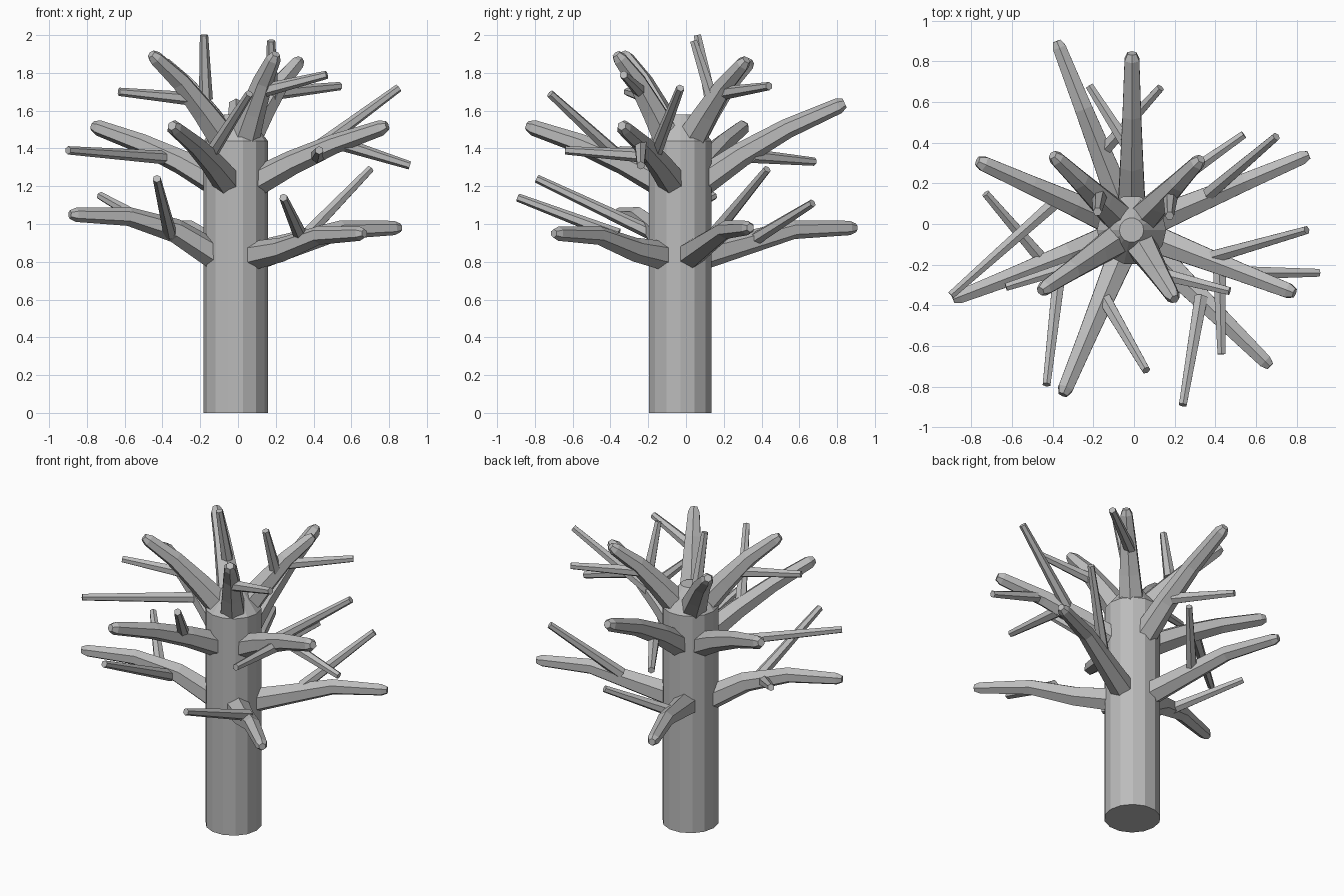
import bpy, bmesh, math
from mathutils import Vector

if "Cube" in bpy.data.objects:
    bpy.data.objects.remove(bpy.data.objects["Cube"])

bark = bpy.data.materials.new("grey bark")
bark.diffuse_color = (0.5, 0.5, 0.5, 1)
bark.use_nodes = True
bark.node_tree.nodes["Principled BSDF"].inputs["Base Color"].default_value = bark.diffuse_color
CX, CY = -0.012, -0.03  # trunk axis


def tube(name, pts, radii, sides):
    """Flat-faced tapered tube through the points."""
    pts = [Vector(p) for p in pts]
    bm = bmesh.new()
    rings = []
    for i, p in enumerate(pts):
        d = (pts[min(i + 1, len(pts) - 1)] - pts[max(i - 1, 0)]).normalized()
        ref = Vector((1, 0, 0)) if abs(d.z) > 0.95 else Vector((0, 0, 1))
        u = d.cross(ref).normalized()
        v = u.cross(d)
        rings.append([bm.verts.new(p + radii[i] * (math.cos(a) * u + math.sin(a) * v))
                      for a in (2 * math.pi * (k + 0.5) / sides for k in range(sides))])
    for a, b in zip(rings, rings[1:]):
        for k in range(sides):
            n = (k + 1) % sides
            bm.faces.new((a[k], a[n], b[n], b[k]))
    bm.faces.new(rings[0])
    bm.faces.new(rings[-1])
    bmesh.ops.recalc_face_normals(bm, faces=bm.faces)
    me = bpy.data.meshes.new(name)
    bm.to_mesh(me)
    bm.free()
    me.materials.append(bark)
    ob = bpy.data.objects.new(name, me)
    bpy.context.collection.objects.link(ob)


def branch(name, tip, start_r, z0, zq, zm, r0, r1):
    """Main limb: leaves the trunk at z0, bends through zq and zm, blunt rounded tip."""
    tip = Vector(tip)
    c = Vector((CX, CY, 0))
    flat = Vector((tip.x, tip.y, 0)) - c
    out, length = flat.normalized(), flat.length

    def at(r, z):
        return c + out * r + Vector((0, 0, z))
    span = length - start_r
    pts = [at(start_r, z0), at(start_r + span * 0.28, zq), at(start_r + span * 0.6, zm)]
    d = (tip - pts[-1]).normalized()
    pts += [tip - d * 0.035, tip]
    tube(name, pts, [r0, r0 * 0.65 + r1 * 0.35, r0 * 0.3 + r1 * 0.7, r1, r1 * 0.6], 6)


# Trunk with tapered crown
tube("trunk", [(CX, CY, 0), (CX, CY, 1.44), (CX, CY, 1.58)], [0.17, 0.17, 0.06], 14)
# the end rings of a straight trunk are horizontal, so no trimming is needed

# Lower limbs
for i, t in enumerate([(-0.38, 0.90, 0.98), (0.86, 0.34, 0.98),
                       (0.67, -0.70, 0.95), (-0.89, -0.37, 1.05)]):
    branch(f"lower_branch_{i + 1}", t, 0.11, 0.83, t[2] - 0.085, t[2] - 0.01, 0.078, 0.038)

# Middle limbs
for i, t in enumerate([(-0.01, 0.84, 1.64), (0.79, -0.34, 1.52),
                       (-0.35, -0.84, 1.52), (-0.77, 0.31, 1.52)]):
    rise = t[2] - 1.22
    branch(f"middle_branch_{i + 1}", t, 0.11, 1.22, 1.22 + rise * 0.35,
           1.22 + rise * 0.68, 0.078, 0.042)

# Upper limbs
for i, t in enumerate([(0.33, 0.32, 1.87), (0.20, -0.37, 1.90),
                       (-0.46, -0.33, 1.90), (-0.40, 0.34, 1.86)]):
    rise = t[2] - 1.45
    branch(f"upper_branch_{i + 1}", t, 0.08, 1.45, 1.45 + rise * 0.33,
           1.45 + rise * 0.68, 0.085, 0.04)

# Thin twigs: base and tip
TWIGS = [
    ((-0.16, 0.35, 0.91), (0.13, 0.67, 1.11)),
    ((0.37, 0.15, 0.95), (0.70, 0.43, 1.29)),
    ((0.33, -0.36, 0.94), (0.24, -0.89, 1.14)),
    ((-0.36, -0.18, 0.95), (-0.43, -0.79, 1.24)),
    ((-0.43, -0.20, 0.98), (-0.73, 0.15, 1.15)),
    ((-0.01, 0.35, 1.36), (-0.22, 0.68, 1.33)),
    ((0.36, -0.17, 1.36), (0.85, -0.03, 1.72)),
    ((0.53, -0.24, 1.43), (0.91, -0.24, 1.31)),
    ((0.42, -0.21, 1.36), (0.43, -0.64, 1.39)),
    ((-0.15, -0.36, 1.36), (0.06, -0.72, 1.69)),
    ((-0.36, 0.13, 1.35), (-0.90, -0.35, 1.39)),
    ((0.17, 0.18, 1.69), (0.54, 0.44, 1.73)),
    ((0.18, 0.14, 1.66), (0.175, 0.04, 1.97)),
    ((0.11, -0.24, 1.70), (0.47, -0.33, 1.79)),
    ((-0.22, -0.18, 1.66), (-0.63, -0.31, 1.70)),
    ((-0.17, 0.13, 1.66), (-0.18, 0.06, 2.0)),
]
for i, (a, b) in enumerate(TWIGS):
    tube(f"twig_{i + 1}", [a, b], [0.037, 0.022], 6)
